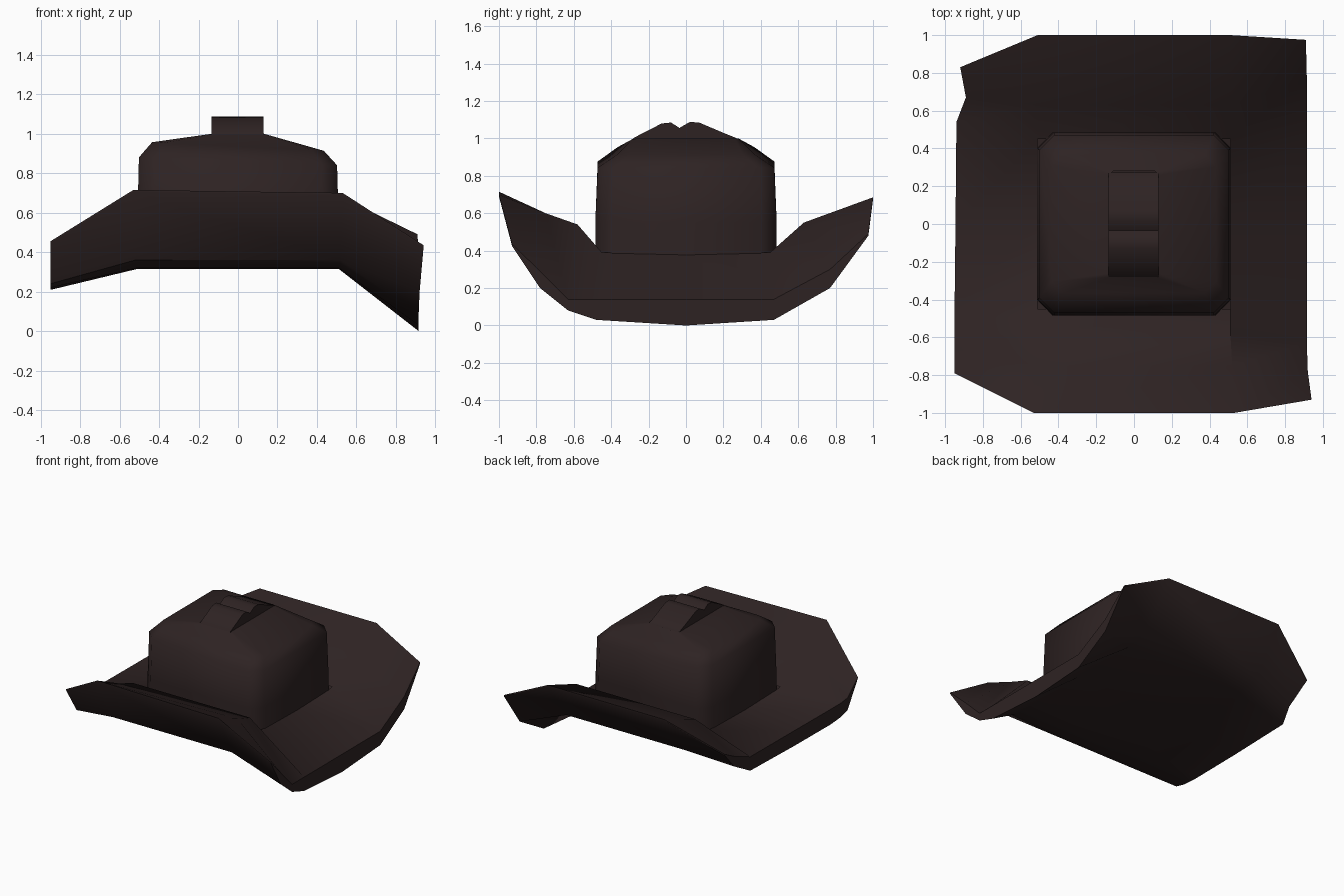
import bpy, bmesh, math

if "Cube" in bpy.data.objects:
    bpy.data.objects.remove(bpy.data.objects["Cube"])

felt = bpy.data.materials.new("dark_brown_felt")
felt.diffuse_color = (0.027, 0.0165, 0.0165, 1)
felt.use_nodes = True
felt.node_tree.nodes["Principled BSDF"].inputs["Base Color"].default_value = felt.diffuse_color


def finish(bm, name, angle):
    bmesh.ops.recalc_face_normals(bm, faces=bm.faces)
    mesh = bpy.data.meshes.new(name)
    bm.to_mesh(mesh)
    bm.free()
    mesh.materials.append(felt)
    obj = bpy.data.objects.new(name, mesh)
    bpy.context.collection.objects.link(obj)
    bpy.ops.object.select_all(action='DESELECT')
    obj.select_set(True)
    bpy.context.view_layer.objects.active = obj
    bpy.ops.object.shade_smooth_by_angle(angle=math.radians(angle))
    return obj


def bridge(bm, a, b, closed=False, skip=()):
    n = len(a)
    for i in range(n if closed else n - 1):
        if i not in skip:
            j = (i + 1) % n
            bm.faces.new((a[i], a[j], b[j], b[i]))


# Brim: thick sheet, front and back rolled up, sides drooping.
# Each column lists front-to-back stations: x, y, top z, bottom z
left = [(-.95, -.79, .455, .445), (-.95, -.66, .34, .24), (-.95, -.58, .33, .22),
        (-.95, -.45, .33, .21), (-.945, 0, .33, .21), (-.94, .54, .33, .22),
        (-.89, .67, .37, .29), (-.92, .83, .455, .445)]
middle = [(.53, -1, .70, .69), (.52, -.75, .60, .36), (.51, -.58, .54, .32),
          (.51, -.45, .39, .315), (.51, 0, .38, .315), (.51, .45, .39, .315),
          (.52, .63, .55, .35), (.51, 1, .685, .675)]
right = [(.94, -.93, .435, .425), (.92, -.78, .29, .20), (.915, -.63, .14, .08),
         (.915, -.48, .14, .03), (.915, 0, .14, 0), (.915, .47, .14, .03),
         (.915, .77, .30, .20), (.91, .975, .49, .48)]
mirrored = [(-x, y, t, b) for x, y, t, b in middle]
mirrored[0] = (-.53, -1, .715, .705)
columns = [left, mirrored, middle, right]
under_y = [-1, -.82, -.72, -.45, 0, .55, .75, 1]     # underside folds nearer the edge
bm = bmesh.new()
top = [[bm.verts.new((x, y, t)) for x, y, t, b in col] for col in columns]
bottom = [[bm.verts.new((x, under_y[i] if c in (1, 2) else y, b))
           for i, (x, y, t, b) in enumerate(col)] for c, col in enumerate(columns)]
for c in range(3):
    bridge(bm, top[c], top[c + 1], skip=(3, 4) if c == 1 else ())  # open under crown
    bridge(bm, bottom[c], bottom[c + 1])
for k in (0, -1):
    bridge(bm, top[k], bottom[k])                                  # side rims
    bridge(bm, [c[k] for c in top], [c[k] for c in bottom])        # front, back rims
finish(bm, "brim", 40)

# Crown: stacked chamfered rectangles (half x, half y, chamfer, z, sideways tilt)
rings = [(.515, .485, .085, .37, 0), (.51, .485, .085, .55, 0),
         (.502, .472, .08, .86, .04), (.435, .365, .06, .935, .05),
         (.13, .28, .02, 1.0, 0)]
bm = bmesh.new()
loops = []
for hx, hy, c, z, tilt in rings:
    pts = [(hx, hy - c), (hx - c, hy), (c - hx, hy), (-hx, hy - c),
           (-hx, c - hy), (c - hx, -hy), (hx - c, -hy), (hx, c - hy)]
    loops.append([bm.verts.new((x, y, z - tilt * x)) for x, y in pts])
for a, b in zip(loops, loops[1:]):
    bridge(bm, a, b, closed=True)
finish(bm, "crown", 75)

# Pinched ridge on top: double-bump profile extruded across the crown, open below
profile = [(-.285, .985), (-.28, 1.003), (-.13, 1.08), (-.08, 1.085), (-.035, 1.056),
           (.02, 1.088), (.07, 1.085), (.20, 1.03), (.27, 1.002), (.275, .985)]
bm = bmesh.new()
ends = [[bm.verts.new((x, y, z)) for y, z in profile] for x in (-.135, .13)]
bridge(bm, ends[0], ends[1])
for e in ends:
    bm.faces.new(e)
finish(bm, "crown_ridge", 60)
